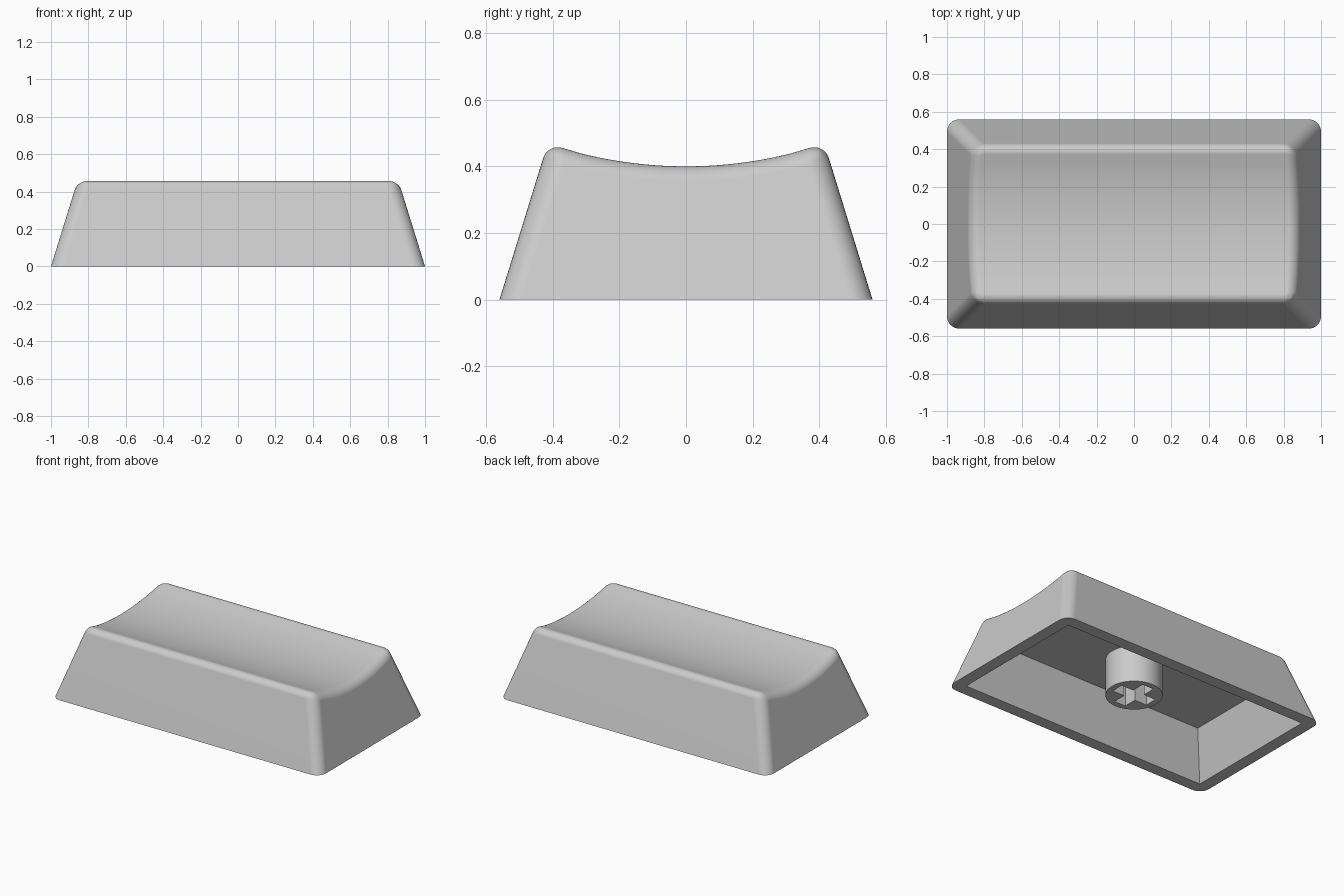
import bpy, bmesh, math

if "Cube" in bpy.data.objects:
    bpy.data.objects.remove(bpy.data.objects["Cube"])

SLOPE = 0.31          # inward lean of every wall per unit of height
DISH_LOW, DISH_R = 0.40, 1.30

grey = bpy.data.materials.new("grey plastic")
grey.diffuse_color = (0.6, 0.6, 0.6, 1)
grey.use_nodes = True
grey.node_tree.nodes["Principled BSDF"].inputs["Base Color"].default_value = grey.diffuse_color


def make(name, bm):
    bmesh.ops.recalc_face_normals(bm, faces=bm.faces[:])
    me = bpy.data.meshes.new(name)
    bm.to_mesh(me)
    bm.free()
    me.materials.append(grey)
    ob = bpy.data.objects.new(name, me)
    bpy.context.collection.objects.link(ob)
    return ob


def prism(name, outline, z0, z1, shrink=0.0):
    """Vertical prism of a 2D outline; the top moves inward by shrink."""
    bm = bmesh.new()
    low = [bm.verts.new((x, y, z0)) for x, y in outline]
    top = [bm.verts.new((x - math.copysign(shrink, x), y - math.copysign(shrink, y), z1))
           for x, y in outline]
    bm.faces.new(low[::-1])
    bm.faces.new(top)
    n = len(low)
    for i in range(n):
        bm.faces.new((low[i], low[(i + 1) % n], top[(i + 1) % n], top[i]))
    return make(name, bm)


def cut(ob, cutter):
    cutter.hide_render = True
    mod = ob.modifiers.new("cut", 'BOOLEAN')
    mod.operation = 'DIFFERENCE'
    mod.solver = 'EXACT'
    mod.object = cutter


def finish(ob, cutter):
    """Apply the modifiers, drop the cutter and smooth the curved faces."""
    bpy.ops.object.select_all(action='DESELECT')
    ob.select_set(True)
    bpy.context.view_layer.objects.active = ob
    bpy.ops.object.convert(target='MESH')
    bpy.data.objects.remove(cutter)
    bpy.ops.object.shade_smooth_by_angle(angle=math.radians(30))
    ob.modifiers.new("flat walls", 'WEIGHTED_NORMAL').keep_sharp = True


# Cap shell: tapered block whose top is a shallow cylindrical dish
HX, HY, EDGE = 1.0, 0.56, 0.4155
ys = [-EDGE] + [-0.31 + 0.62 * i / 20 for i in range(21)] + [EDGE]
bm = bmesh.new()
weight = bm.edges.layers.float.new("bevel_weight_edge")
rows = {}
for s in (-1, 1):
    rows[s] = []
    for y in ys:
        z = DISH_LOW + DISH_R - math.sqrt(DISH_R ** 2 - y * y)
        rows[s].append(bm.verts.new((s * (HX - SLOPE * z), y, z)))
base = {(s, t): bm.verts.new((s * HX, t * HY, 0)) for s in (-1, 1) for t in (-1, 1)}
for i in range(len(ys) - 1):
    bm.faces.new((rows[-1][i], rows[1][i], rows[1][i + 1], rows[-1][i + 1]))
for s in (-1, 1):
    bm.faces.new([base[s, -1]] + rows[s] + [base[s, 1]])
for t, i in ((-1, 0), (1, -1)):
    bm.faces.new((base[-1, t], base[1, t], rows[1][i], rows[-1][i]))
bm.faces.new((base[-1, -1], base[-1, 1], base[1, 1], base[1, -1]))
bmesh.ops.recalc_face_normals(bm, faces=bm.faces[:])
for e in bm.edges:
    a, b = e.verts
    if a.co.z == 0 and b.co.z == 0:
        continue
    if a.co.z == 0 or b.co.z == 0:
        e[weight] = 1.0                        # leaning corner edges
    elif e.calc_face_angle() > math.radians(30):
        e[weight] = 0.045 / 0.065              # rim of the dish
cap = make("cap_shell", bm)
bev = cap.modifiers.new("rounding", 'BEVEL')
bev.limit_method = 'WEIGHT'
bev.width = 0.065
bev.segments = 8

# Hollow underside
D = 0.02
cx, cy = 0.918 + SLOPE * D, 0.478 + SLOPE * D
cavity = prism("cavity_cutter", [(-cx, -cy), (cx, -cy), (cx, cy), (-cx, cy)],
               -D, 0.31, SLOPE * (0.31 + D))
cut(cap, cavity)
finish(cap, cavity)

# Mounting stem with a cross-shaped socket
N, R = 48, 0.172
stem = prism("stem", [(R * math.cos(math.tau * i / N), R * math.sin(math.tau * i / N))
                      for i in range(N)], 0.065, 0.33)
L, W = 0.132, 0.042
cross = [(L, -W), (L, W), (W, W), (W, L), (-W, L), (-W, W),
         (-L, W), (-L, -W), (-W, -W), (-W, -L), (W, -L), (W, -W)]
socket = prism("socket_cutter", cross, 0.03, 0.305)
cut(stem, socket)
finish(stem, socket)
